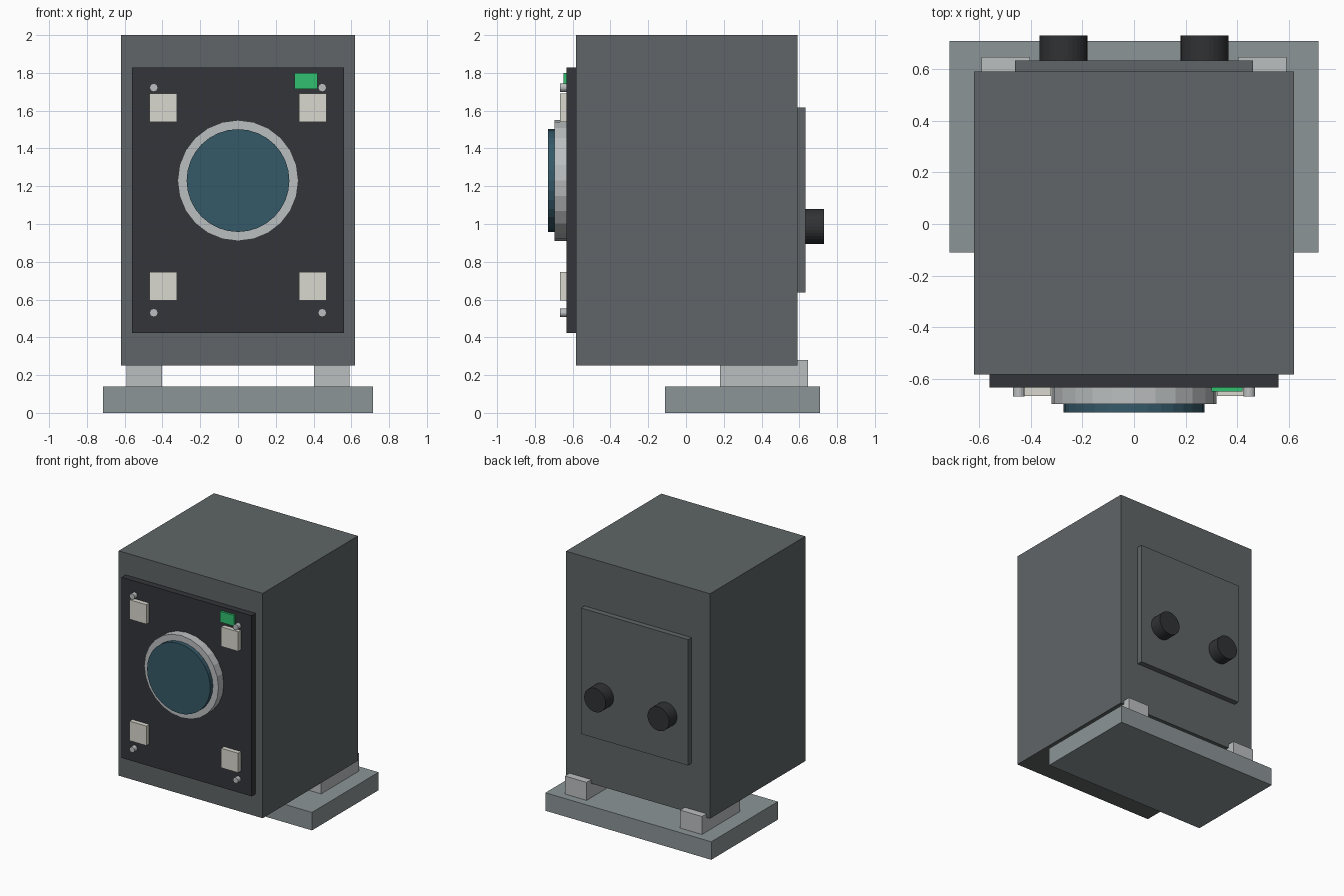
import bpy
from math import pi

if "Cube" in bpy.data.objects:
    bpy.data.objects.remove(bpy.data.objects["Cube"])


def material(name, r, g, b):
    m = bpy.data.materials.new(name)
    m.diffuse_color = (r, g, b, 1)
    m.use_nodes = True
    m.node_tree.nodes["Principled BSDF"].inputs["Base Color"].default_value = m.diffuse_color
    return m


GREY = material("body_grey", 0.115, 0.13, 0.135)
DARK = material("panel_dark", 0.033, 0.036, 0.042)
BLACK = material("knob_black", 0.03, 0.032, 0.035)
BASE = material("base_grey", 0.26, 0.30, 0.31)
METAL = material("light_metal", 0.50, 0.52, 0.53)
IVORY = material("pad_ivory", 0.70, 0.69, 0.62)
GLASS = material("lens_blue", 0.035, 0.10, 0.14)
GREEN = material("light_green", 0.03, 0.53, 0.16)


def box(name, x, y, z, mat):
    """Box from (min, max) ranges on each axis."""
    bpy.ops.mesh.primitive_cube_add(size=1, location=[sum(r) / 2 for r in (x, y, z)])
    o = bpy.context.object
    o.name = name
    o.scale = [r[1] - r[0] for r in (x, y, z)]
    bpy.ops.object.transform_apply(location=False, rotation=False, scale=True)
    o.data.materials.append(mat)


def disc(name, x, z, radius, y, mat, sides):
    """Cylinder lying along y."""
    bpy.ops.mesh.primitive_cylinder_add(
        vertices=sides, radius=radius, depth=y[1] - y[0],
        location=(x, sum(y) / 2, z), rotation=(pi / 2, 0, 0))
    o = bpy.context.object
    o.name = name
    o.data.materials.append(mat)


# Cabinet with front and back panels
box("cabinet", (-0.62, 0.62), (-0.582, 0.59), (0.25, 2.0), GREY)
box("front_panel", (-0.56, 0.56), (-0.632, -0.58), (0.423, 1.829), DARK)
box("back_panel", (-0.46, 0.46), (0.58, 0.633), (0.637, 1.617), GREY)

# Lens and its rim
disc("lens_rim", 0, 1.23, 0.32, (-0.697, -0.625), METAL, 24)
disc("lens", 0, 1.23, 0.272, (-0.73, -0.68), GLASS, 32)

# Status light
box("status_light", (0.30, 0.42), (-0.648, -0.625), (1.716, 1.80), GREEN)

# Stand
box("base_plate", (-0.714, 0.714), (-0.11, 0.709), (0, 0.14), BASE)

# Mirrored parts: corner pads, screws, back knobs, feet
for s, side in ((-1, "left"), (1, "right")):
    for level, pad_z, screw_z in (("upper", 1.616, 1.722), ("lower", 0.671, 0.53)):
        box(f"{level}_{side}_pad", sorted((s * 0.322, s * 0.468)), (-0.666, -0.625),
            (pad_z - 0.076, pad_z + 0.076), IVORY)
        disc(f"{level}_{side}_screw", s * 0.446, screw_z, 0.022,
             (-0.667, -0.625), METAL, 16)
    disc(f"{side}_knob", s * 0.273, 0.987, 0.093, (0.625, 0.73), BLACK, 32)
    box(f"{side}_foot", sorted((s * 0.403, s * 0.59)), (0.18, 0.647), (0.135, 0.28), METAL)
